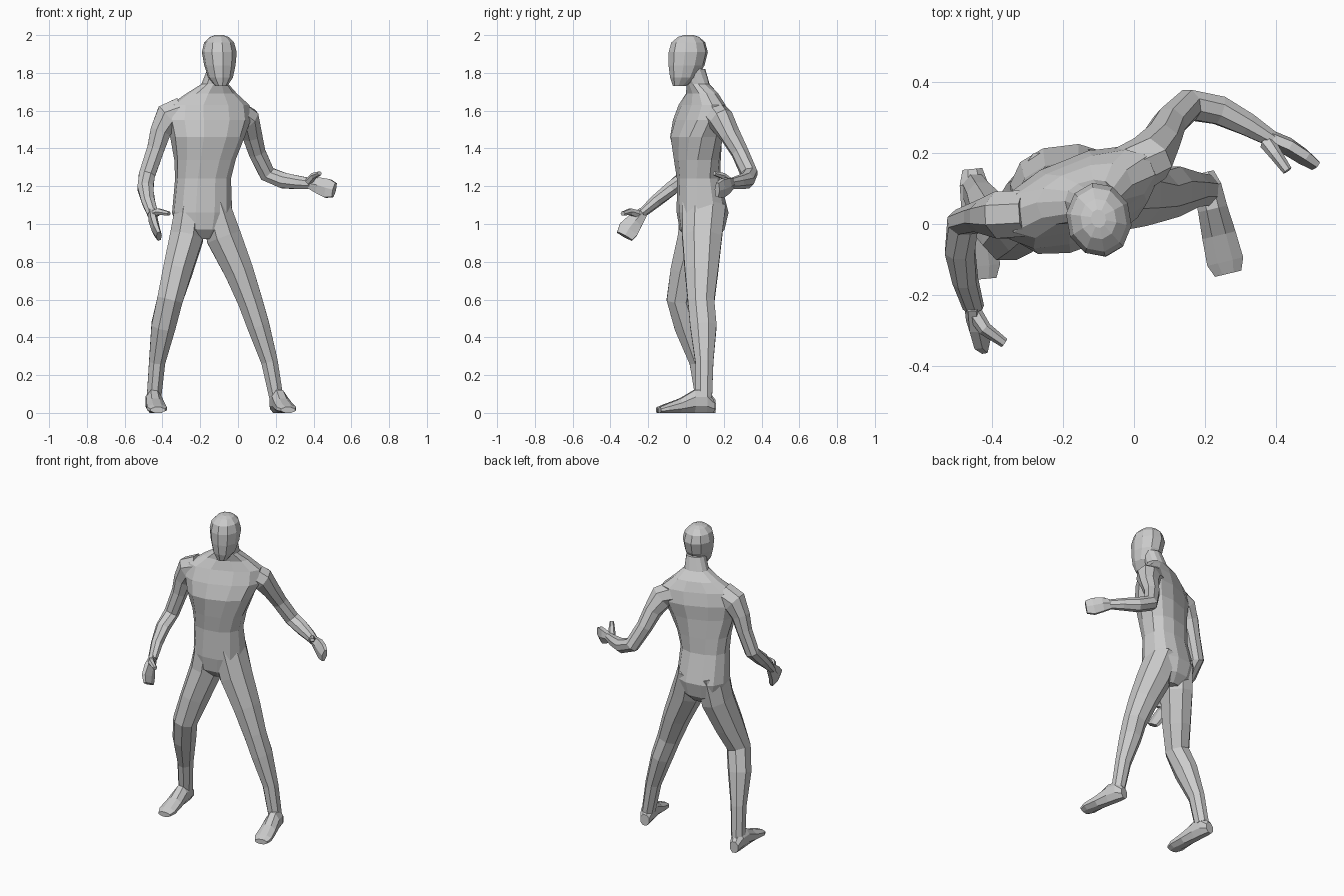
import bpy, bmesh, math
from mathutils import Vector


def loft(name, rings, ref=(1, 0, 0), axis=None, n=8, power=1.0):
    """Skin rings (x, y, z, half width, half depth[, yaw]) into a closed faceted body."""
    bm = bmesh.new()
    pts = [Vector(r[:3]) for r in rings]
    grow = 1 / math.cos(math.pi / n)
    loops = []
    for i, r in enumerate(rings):
        t = Vector(axis) if axis else pts[min(i + 1, len(pts) - 1)] - pts[max(i - 1, 0)]
        t.normalize()
        yaw = math.radians(r[5]) if len(r) > 5 else None
        u = Vector((math.cos(yaw), math.sin(yaw), 0)) if yaw is not None else Vector(ref)
        u = (u - t * u.dot(t)).normalized()
        v = t.cross(u)
        loop = []
        for k in range(n):
            ang = 2 * math.pi * (k + 0.5) / n
            c, s = math.cos(ang) * grow, math.sin(ang) * grow
            c = math.copysign(abs(c) ** power, c)
            s = math.copysign(abs(s) ** power, s)
            loop.append(bm.verts.new(pts[i] + u * (c * r[3]) + v * (s * r[4])))
        loops.append(loop)
    for a, b in zip(loops, loops[1:]):
        for k in range(n):
            j = (k + 1) % n
            bm.faces.new((a[k], a[j], b[j], b[k]))
    bm.faces.new(loops[0][::-1])
    bm.faces.new(loops[-1])
    bmesh.ops.recalc_face_normals(bm, faces=bm.faces)
    mesh = bpy.data.meshes.new(name)
    bm.to_mesh(mesh)
    bm.free()
    obj = bpy.data.objects.new(name, mesh)
    bpy.context.collection.objects.link(obj)
    return obj


def foot(name, heel, toe):
    """Wedge-shaped foot from heel to toe, flat on the ground."""
    h, t = Vector((*heel, 0)), Vector((*toe, 0))
    d = (t - h).normalized()
    rings = []
    for f, w, top in ((0, .028, .07), (.14, .04, .12), (.36, .042, .12),
                      (.62, .048, .075), (.88, .052, .045), (1, .038, .03)):
        p = h.lerp(t, f)
        rings.append((p.x, p.y, top / 2, w, top / 2))
    loft(name, rings, ref=(-d.y, d.x, 0), axis=d)


# torso, twisted so the left shoulder swings back
loft("torso", [
    (-.185, .085, .92, .06, .07, 6),
    (-.19, .085, .97, .13, .115, 6),
    (-.19, .088, 1.06, .155, .132, 7),
    (-.185, .066, 1.24, .144, .108, 10),
    (-.175, .06, 1.34, .158, .115, 14),
    (-.162, .055, 1.46, .195, .122, 20),
    (-.155, .075, 1.55, .225, .112, 22),
    (-.15, .085, 1.63, .215, .088, 22),
    (-.14, .085, 1.69, .135, .07, 20),
    (-.122, .065, 1.74, .07, .056, 15),
    (-.105, .045, 1.82, .055, .055, 10)], axis=(0, 0, 1), n=12, power=.85)

# head
loft("head", [
    (-.088, -.035, 1.73, .03, .033, 10),
    (-.092, -.012, 1.775, .062, .07, 10),
    (-.096, .003, 1.84, .079, .092, 10),
    (-.099, .012, 1.91, .088, .1, 10),
    (-.1, .012, 1.96, .076, .087, 10),
    (-.1, .014, 1.99, .048, .055, 10),
    (-.1, .015, 2.0, .02, .025, 10)], axis=(0, 0, 1), n=10)

# arms
loft("right_arm", [
    (-.3, .03, 1.585, .065, .085),
    (-.37, .025, 1.565, .066, .075),
    (-.41, .022, 1.49, .05, .055),
    (-.435, .02, 1.4, .042, .046),
    (-.482, .005, 1.26, .038, .043),
    (-.49, -.075, 1.19, .037, .042),
    (-.475, -.16, 1.12, .031, .035),
    (-.452, -.235, 1.055, .022, .029)], ref=(0, 1, 0))
loft("left_arm", [
    (-.03, .14, 1.59, .07, .075),
    (.045, .185, 1.55, .066, .07),
    (.075, .235, 1.47, .052, .052),
    (.1, .285, 1.38, .044, .045),
    (.155, .335, 1.265, .043, .043),
    (.24, .32, 1.23, .04, .042),
    (.32, .28, 1.22, .032, .035),
    (.39, .238, 1.213, .022, .028)], ref=(0, 1, 0))

# hands and thumbs
loft("right_hand", [
    (-.455, -.225, 1.065, .027, .02),
    (-.448, -.27, 1.015, .044, .022),
    (-.435, -.305, .97, .055, .02),
    (-.418, -.325, .935, .045, .014)], ref=(0, -.9, .4), n=6)
loft("right_thumb", [
    (-.45, -.25, 1.05, .02, .02),
    (-.42, -.295, 1.065, .017, .017),
    (-.365, -.335, 1.055, .01, .012)], ref=(0, 0, 1), n=6)
loft("left_hand", [
    (.38, .243, 1.214, .027, .02),
    (.43, .22, 1.203, .043, .022),
    (.475, .19, 1.188, .05, .02),
    (.51, .165, 1.18, .038, .014)], ref=(.3, 0, 1), n=6)
loft("left_thumb", [
    (.375, .23, 1.225, .018, .02),
    (.4, .195, 1.255, .016, .016),
    (.432, .15, 1.268, .01, .012)], ref=(0, 0, 1), n=6)

# legs
loft("right_leg", [
    (-.25, .085, 1.1, .08, .115),
    (-.272, .065, .93, .088, .108),
    (-.32, .01, .75, .077, .092),
    (-.36, -.03, .6, .068, .072),
    (-.395, .01, .46, .064, .072),
    (-.428, .068, .27, .043, .05),
    (-.445, .095, .08, .038, .045)])
loft("left_leg", [
    (-.125, .095, 1.1, .08, .115),
    (-.075, .085, .93, .092, .105),
    (.005, .082, .75, .077, .088),
    (.065, .08, .59, .065, .07),
    (.108, .092, .46, .059, .07),
    (.167, .097, .27, .044, .048),
    (.203, .095, .08, .037, .043)])

# feet
foot("right_foot", (-.455, .155), (-.425, -.155))
foot("left_foot", (.197, .145), (.265, -.14))
